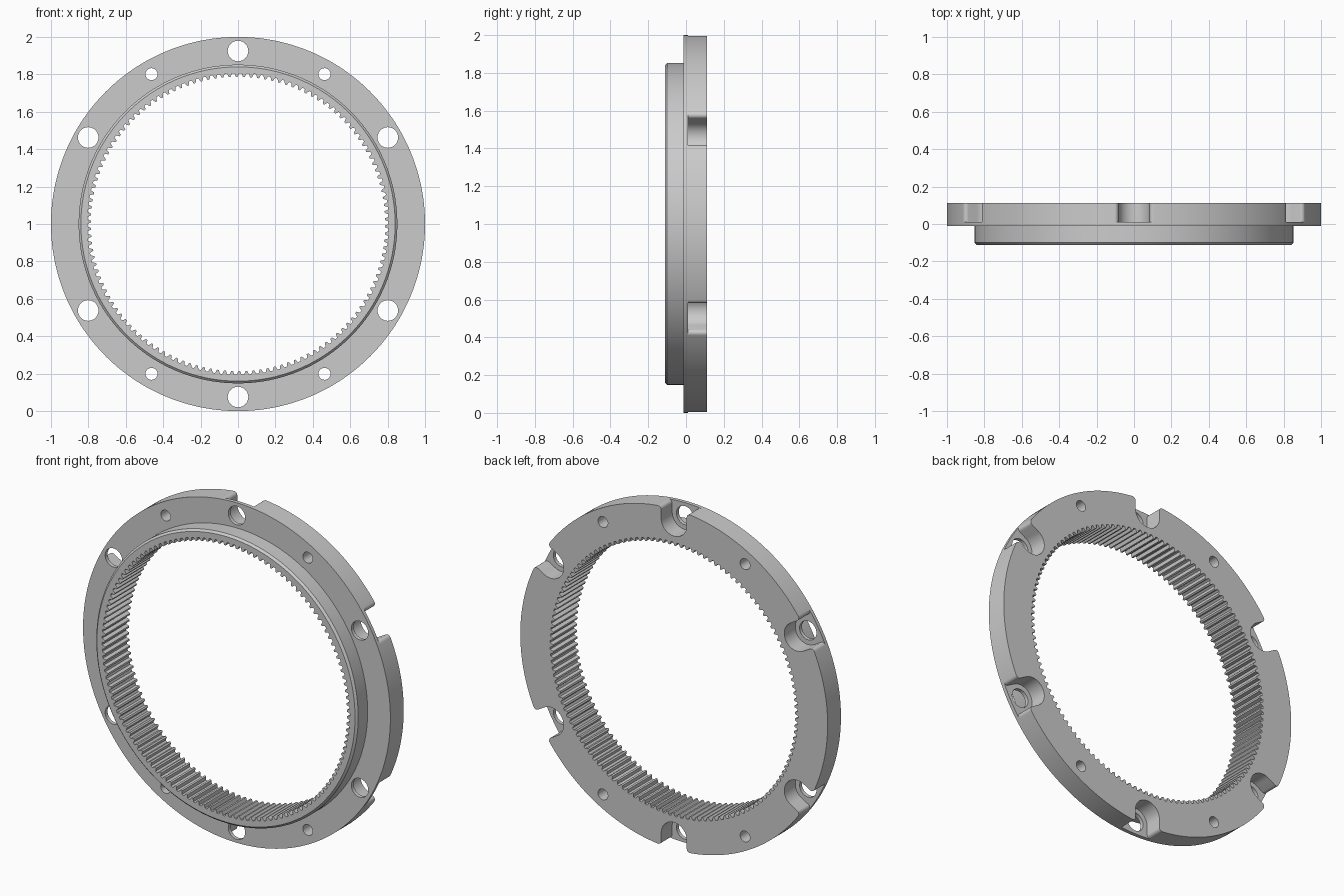
import bpy, bmesh
from math import sin, cos, pi, radians, sqrt, atan2

if "Cube" in bpy.data.objects:
    bpy.data.objects.remove(bpy.data.objects["Cube"])

TEETH = 130
TIP, ROOT = 0.787, 0.806
BACK, FRONT, STEP, FLOOR = 0.112, -0.112, -0.012, 0.01
BOLT_R = 0.925


def place(u, v, y, a):
    """Radial u / tangential v at angle a, ring axis along y."""
    return (u * cos(a) - v * sin(a), y, 1 + u * sin(a) + v * cos(a))


def make(name, bm):
    bmesh.ops.recalc_face_normals(bm, faces=bm.faces)
    me = bpy.data.meshes.new(name)
    bm.to_mesh(me)
    bm.free()
    ob = bpy.data.objects.new(name, me)
    bpy.context.collection.objects.link(ob)
    return ob


def prism(bm, outline, a, y0, y1):
    n = len(outline)
    lo = [bm.verts.new(place(u, v, y0, a)) for u, v in outline]
    hi = [bm.verts.new(place(u, v, y1, a)) for u, v in outline]
    bm.faces.new(lo)
    bm.faces.new(hi)
    for i in range(n):
        j = (i + 1) % n
        bm.faces.new((lo[i], lo[j], hi[j], hi[i]))


def arc(cu, cv, r, a0, a1, n):
    return [(cu + r * cos(a0 + (a1 - a0) * i / n),
             cv + r * sin(a0 + (a1 - a0) * i / n)) for i in range(n + 1)]


# Flanged ring with internal gear teeth: one profile per tooth corner
bm = bmesh.new()
rings = []
for t in range(TEETH):
    for frac, inner in ((0.0, ROOT), (0.34, ROOT), (0.54, TIP), (0.8, TIP)):
        a = 2 * pi * (t + frac) / TEETH
        profile = [(inner, FRONT), (0.84, FRONT), (0.852, FRONT + 0.012),
                   (0.852, STEP), (1.0, STEP), (1.0, BACK), (inner, BACK)]
        rings.append([bm.verts.new(place(r, 0, y, a)) for r, y in profile])
for i, ring in enumerate(rings):
    nxt = rings[(i + 1) % len(rings)]
    for k in range(len(ring)):
        m = (k + 1) % len(ring)
        bm.faces.new((ring[k], ring[m], nxt[m], nxt[k]))
body = make("ring_gear", bm)

# Through holes: six bolt holes and four small pin holes
bm = bmesh.new()
bolt_angles = [radians(30 + 60 * i) for i in range(6)]
for a in bolt_angles:
    prism(bm, arc(BOLT_R, 0, 0.055, 0, 2 * pi, 48)[:-1], a, -0.2, 0.2)
for d in (60, 120, 240, 300):
    prism(bm, arc(BOLT_R, 0, 0.032, 0, 2 * pi, 32)[:-1], radians(d), -0.2, 0.2)
holes = make("hole_cutter", bm)

# Bolt head pockets: round inner end, open at the rim with rounded corners
h, f = 0.083, 0.02
c = sqrt((1 - f) ** 2 - (h + f) ** 2)
side = arc(c, h + f, f, -pi / 2, atan2(h + f, c), 8)
side.append((1.1, side[-1][1]))
outline = (arc(BOLT_R, 0, h, pi / 2, 3 * pi / 2, 32)
           + [(u, -v) for u, v in side] + side[::-1])
bm = bmesh.new()
for a in bolt_angles:
    prism(bm, outline, a, FLOOR, 0.2)
pockets = make("pocket_cutter", bm)

# Cut, then clean up the cutters
bpy.context.view_layer.objects.active = body
body.select_set(True)
for cutter in (pockets, holes):
    cutter.hide_render = True
    mod = body.modifiers.new(cutter.name, 'BOOLEAN')
    mod.operation = 'DIFFERENCE'
    mod.solver = 'EXACT'
    mod.object = cutter
    bpy.ops.object.modifier_apply(modifier=mod.name)
    bpy.data.objects.remove(cutter)
bpy.ops.object.shade_smooth_by_angle(angle=radians(25))
